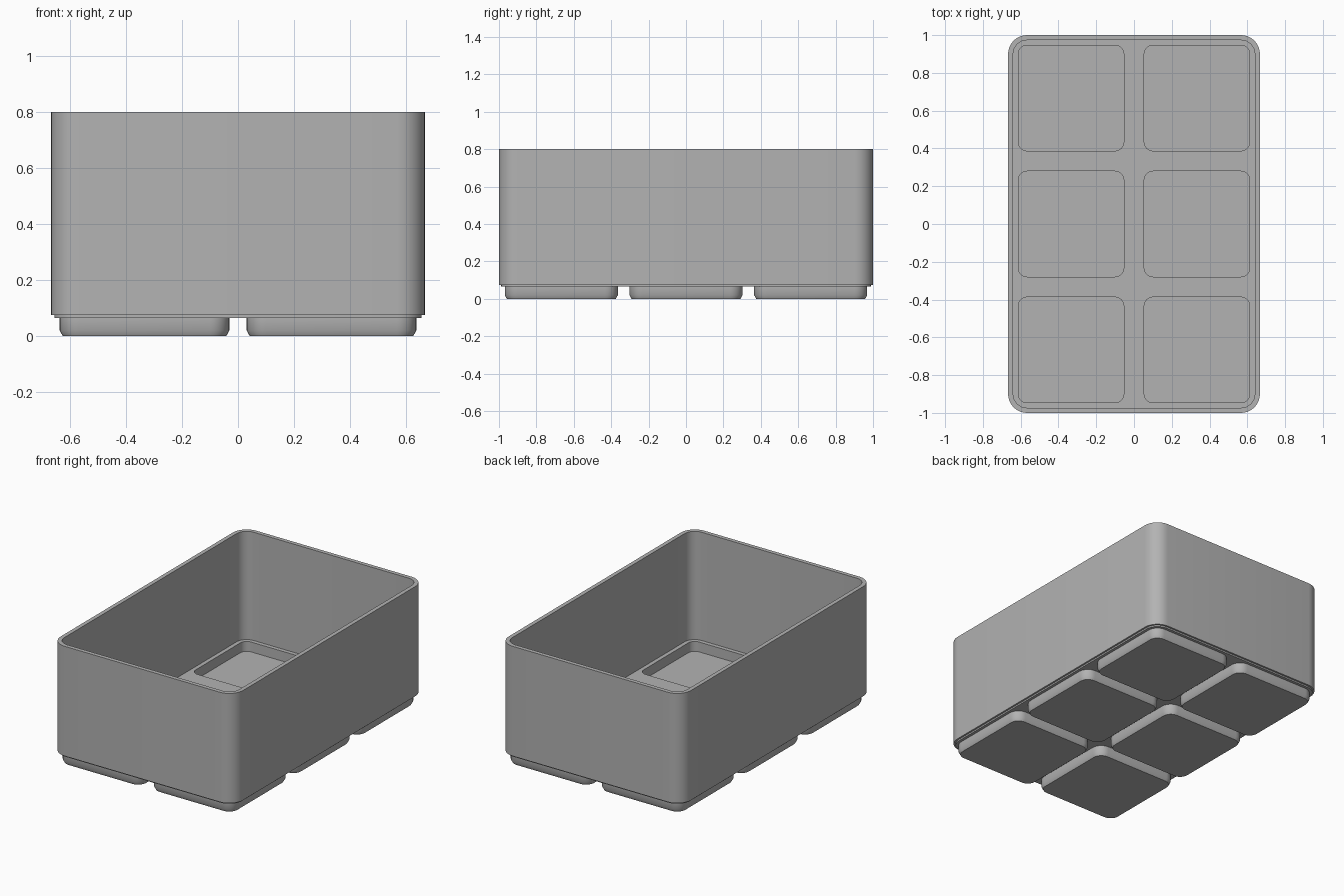
import bpy, bmesh, math

cube = bpy.data.objects.get("Cube")
if cube:
    bpy.data.objects.remove(cube, do_unlink=True)

grey = bpy.data.materials.new("plain grey")
grey.use_nodes = True
colour = (0.45, 0.45, 0.45, 1)
grey.diffuse_color = colour
grey.node_tree.nodes["Principled BSDF"].inputs["Base Color"].default_value = colour

PITCH = 2 / 3
CORNER = 0.1      # outer corner radius; every outline shares its corner centres
STEPS = 8


def ring(bm, cx, cy, hx, hy, inset, z):
    """Rounded rectangle of vertices, shrunk by inset from the outer size."""
    r = CORNER - inset
    verts = []
    for q, (sx, sy) in enumerate([(1, 1), (-1, 1), (-1, -1), (1, -1)]):
        for i in range(STEPS + 1):
            a = math.pi / 2 * (q + i / STEPS)
            verts.append(bm.verts.new((cx + sx * (hx - CORNER) + r * math.cos(a),
                                       cy + sy * (hy - CORNER) + r * math.sin(a), z)))
    return verts


def loft(bm, rings):
    for a, b in zip(rings, rings[1:]):
        n = len(a)
        for i in range(n):
            j = (i + 1) % n
            bm.faces.new((a[i], a[j], b[j], b[i]))


def finish(bm, name):
    bmesh.ops.recalc_face_normals(bm, faces=bm.faces)
    mesh = bpy.data.meshes.new(name)
    bm.to_mesh(mesh)
    bm.free()
    mesh.materials.append(grey)
    obj = bpy.data.objects.new(name, mesh)
    bpy.context.collection.objects.link(obj)
    bpy.ops.object.select_all(action='DESELECT')
    obj.select_set(True)
    bpy.context.view_layer.objects.active = obj
    bpy.ops.object.shade_smooth_by_angle(angle=math.radians(30))


centres = [((i - 0.5) * PITCH, (j - 1) * PITCH) for i in range(2) for j in range(3)]
HALF = PITCH / 2
FLOOR, PLATE, POCKET = 0.085, 0.065, 0.02

# Box: stepped underside edge, outer wall, rim and inner wall
bm = bmesh.new()
profile = [(0.012, PLATE), (0.012, 0.075), (0, 0.075), (0, 0.8), (0.027, 0.8), (0.027, FLOOR)]
rings = [ring(bm, 0, 0, PITCH, 1, inset, z) for inset, z in profile]
loft(bm, rings)
bm.faces.new(rings[0])

# Floor with one rounded opening per cell
holes = [ring(bm, x, y, HALF, HALF, 0.054, FLOOR) for x, y in centres]
edges = []
for loop in [rings[-1]] + holes:
    for a, b in zip(loop, loop[1:] + loop[:1]):
        edges.append(bm.edges.get((a, b)) or bm.edges.new((a, b)))
bmesh.ops.triangle_fill(bm, edges=edges, use_beauty=True, normal=(0, 0, 1))

# Pockets sunk into the feet
for hole, (x, y) in zip(holes, centres):
    base = ring(bm, x, y, HALF, HALF, 0.054, POCKET)
    loft(bm, [hole, base])
    bm.faces.new(base)
bm.faces.remove(next(f for f in bm.faces if len(f.verts) == len(rings[0])
                     and all(abs(v.co.z - PLATE) < 1e-5 for v in f.verts)))

# Underside plate, open where the feet join it
feet_tops = [ring(bm, x, y, HALF, HALF, 0.031, PLATE) for x, y in centres]
edges = []
for loop in [rings[0]] + feet_tops:
    for a, b in zip(loop, loop[1:] + loop[:1]):
        edges.append(bm.edges.get((a, b)) or bm.edges.new((a, b)))
bmesh.ops.triangle_fill(bm, edges=edges, use_beauty=True, normal=(0, 0, -1))

# Feet with a chamfered lower edge
for top, (x, y) in zip(feet_tops, centres):
    shoulder = ring(bm, x, y, HALF, HALF, 0.031, 0.02)
    sole = ring(bm, x, y, HALF, HALF, 0.042, 0)
    loft(bm, [top, shoulder, sole])
    bm.faces.new(sole)
finish(bm, "storage_bin")
